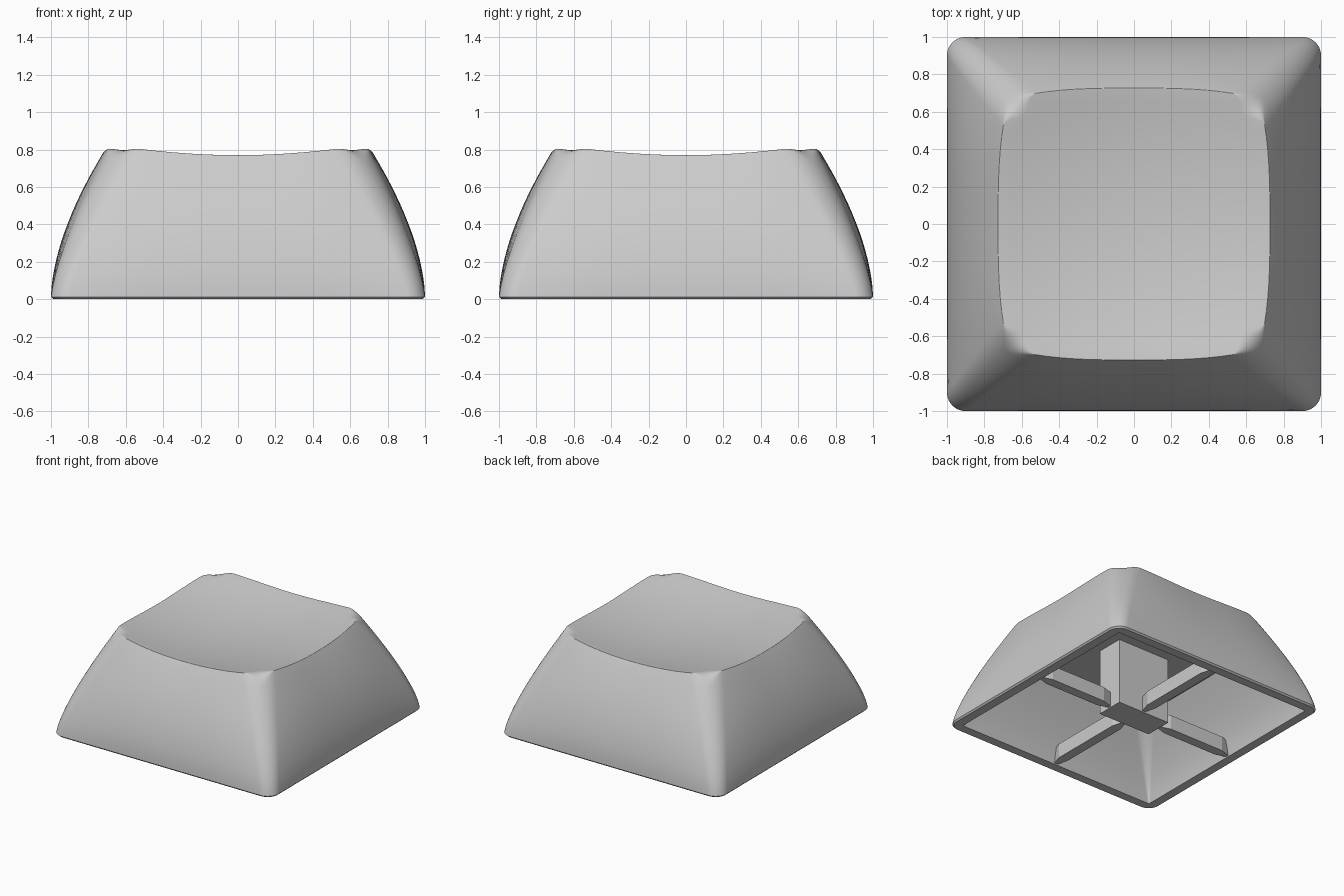
import bpy, bmesh, math

cube = bpy.data.objects.get("Cube")
if cube:
    bpy.data.objects.remove(cube, do_unlink=True)

GREY = (0.6, 0.6, 0.6, 1)
grey = bpy.data.materials.new("light_grey_plastic")
grey.use_nodes = True
grey.diffuse_color = GREY
grey.node_tree.nodes["Principled BSDF"].inputs["Base Color"].default_value = GREY

ARC, SIDE = 16, 24


def finish(bm, name, angle=None):
    bmesh.ops.remove_doubles(bm, verts=bm.verts, dist=1e-5)
    bmesh.ops.recalc_face_normals(bm, faces=bm.faces)
    mesh = bpy.data.meshes.new(name)
    bm.to_mesh(mesh)
    bm.free()
    mesh.materials.append(grey)
    obj = bpy.data.objects.new(name, mesh)
    bpy.context.collection.objects.link(obj)
    if angle:
        bpy.ops.object.select_all(action='DESELECT')
        obj.select_set(True)
        bpy.context.view_layer.objects.active = obj
        bpy.ops.object.shade_smooth_by_angle(angle=math.radians(angle))
    return obj


def outline(half, radius, bow=0.0):
    """Rounded square with bowed sides, as (x, y, corner weight)."""
    c = half - radius
    # The corner arc starts along the slope of the bowed side
    tilt = math.atan(3 * bow / c)
    arc_r = radius / (math.cos(tilt) - math.sin(tilt))
    mid = half - arc_r * math.cos(tilt)
    local = []
    for i in range(SIDE):
        t = -1 + 2 * i / SIDE
        local.append((half + bow * (1 - abs(t) ** 3), c * t, 0.03))
    for k in range(ARC):
        u = k / ARC
        a = tilt + (math.pi / 2 - 2 * tilt) * u
        weight = 0.03 + 0.97 * math.sin(math.pi * u) ** 2
        local.append((mid + arc_r * math.cos(a), mid + arc_r * math.sin(a), weight))
    pts = []
    for q in range(4):
        cs, sn = math.cos(q * math.pi / 2), math.sin(q * math.pi / 2)
        pts += [(x * cs - y * sn, x * sn + y * cs, w) for x, y, w in local]
    return pts


def dish(x, y):
    return 0.695 + 0.142 * (x * x + y * y)


def flat(half, radius, z):
    return [(x, y, z) for x, y, _ in outline(half, radius)]


# Outer wall and dish share one set of outline points
RIM = outline(0.70, 0.18, 0.027)
LIP = 0.012


def wall_point(i, t):
    """Corners rise almost straight while the middles of the sides swell."""
    corner, middle = 0.3 * t ** 1.35, 0.273 * t ** 1.7
    x, y, _ = outline(1 - corner, 0.1 + 0.08 * t, corner - middle)[i]
    return (x, y, LIP + t * (dish(*RIM[i][:2]) - LIP))


def dish_point(i, s):
    x, y, _ = RIM[i]
    return (x * s, y * s, dish(x * s, y * s))


def fillet_point(i, u):
    """Rounds the top edge at the corners and keeps it tight on the sides."""
    w = RIM[i][2]
    a, b, c = wall_point(i, 1 - 0.09 * w), wall_point(i, 1), dish_point(i, 1 - 0.08 * w)
    return tuple((1 - u) ** 2 * p + 2 * u * (1 - u) * q + u * u * r for p, q, r in zip(a, b, c))


# Hollow cap: ceiling, inner wall, bottom lip, outer wall, rounded rim, dish
n = range(len(RIM))
rings = []
for j in range(8, -1, -1):
    t = j / 8
    rings.append(flat(0.915 - 0.275 * t ** 1.4, 0.01 + 0.1 * t, 0.545 * t))
rings.append(flat(0.988, 0.09, 0))
rings += [[wall_point(i, 0.9 * j / 14) for i in n] for j in range(15)]
rings += [[fillet_point(i, j / 6) for i in n] for j in range(7)]
rings += [[dish_point(i, j / 10) for i in n] for j in range(9, 0, -1)]

bm = bmesh.new()
loops = [[bm.verts.new(p) for p in ring] for ring in rings]
for lo, hi in zip(loops, loops[1:]):
    for i in n:
        k = (i + 1) % len(n)
        bm.faces.new((lo[i], lo[k], hi[k], hi[i]))
bm.faces.new(loops[0])
centre = bm.verts.new((0, 0, dish(0, 0)))
for i in n:
    bm.faces.new((loops[-1][i], loops[-1][(i + 1) % len(n)], centre))
finish(bm, "cap_shell", 30)


def prism(name, plan, z0, z1):
    bm = bmesh.new()
    face = bm.faces.new([bm.verts.new((x, y, z0)) for x, y in plan])
    top = bmesh.ops.extrude_face_region(bm, geom=[face])["geom"]
    verts = [v for v in top if isinstance(v, bmesh.types.BMVert)]
    bmesh.ops.translate(bm, verts=verts, vec=(0, 0, z1 - z0))
    return finish(bm, name)


# Central stem
SX, SY = 0.24, 0.115
prism("stem", [(-SX, -SY), (SX, -SY), (SX, SY), (-SX, SY)], 0, 0.55)

# Four ribs with tapered ends, from the stem to the walls
for q, (side, start) in enumerate(zip(("left", "back", "right", "front"), (SX, SY, SX, SY))):
    a, b, h, tip = start - 0.01, 0.93, 0.04, 0.01
    plan = [(a, -tip), (a + 0.1, -h), (b - 0.1, -h), (b, -tip),
            (b, tip), (b - 0.1, h), (a + 0.1, h), (a, tip)]
    rib = prism(side + "_rib", plan, 0.01, 0.13)
    rib.rotation_euler.z = q * math.pi / 2
